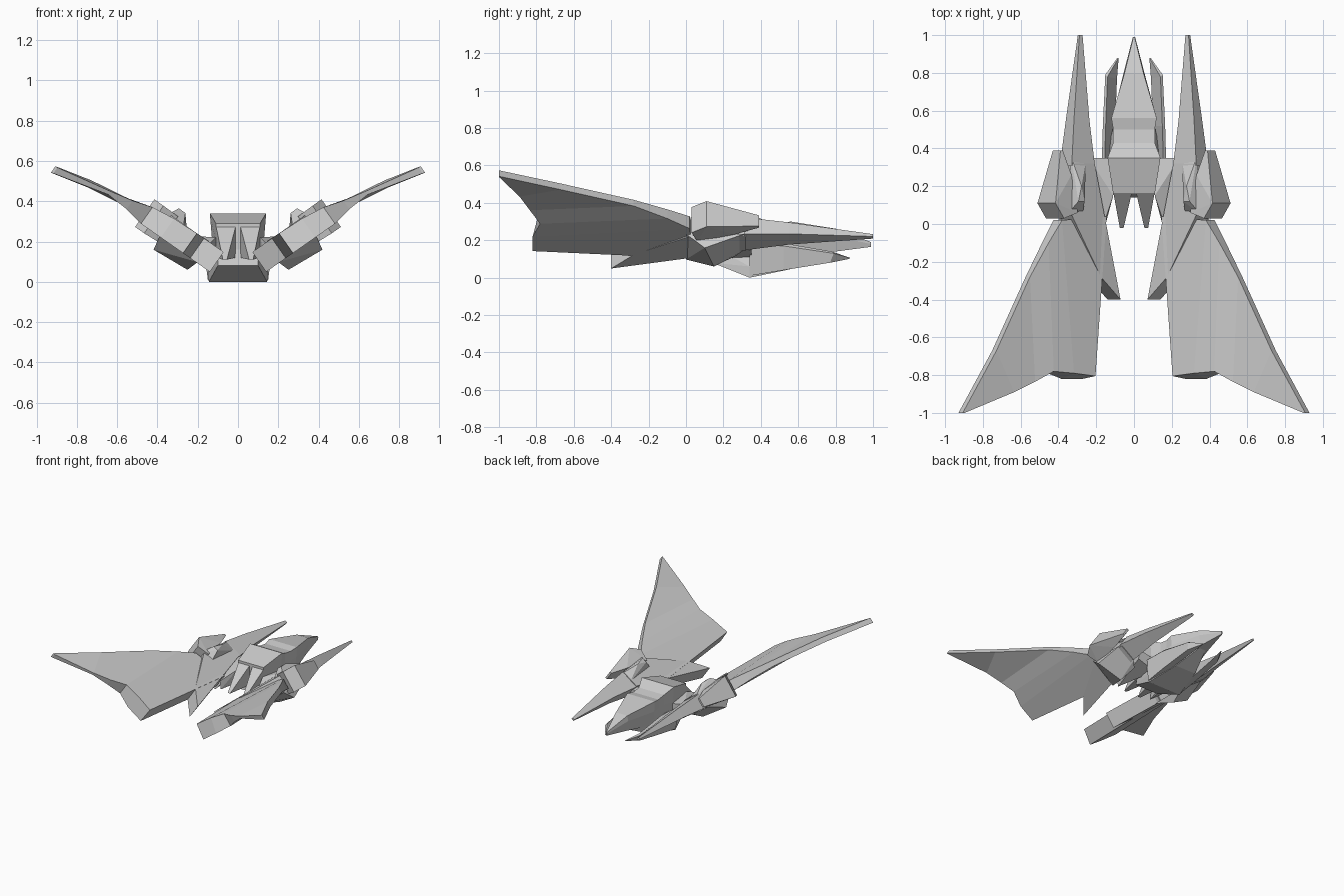
import bpy, bmesh, math

A = math.radians(35)          # dihedral of the wing assemblies
C, S = math.cos(A), math.sin(A)


def tilt(s, y, n):
    """Span / length / normal coordinates of the tilted wing frame to world."""
    return (C * s - S * n, y, S * s + C * n)


def finish(name, bm, mirror):
    bmesh.ops.recalc_face_normals(bm, faces=bm.faces)
    me = bpy.data.meshes.new(name)
    bm.to_mesh(me)
    bm.free()
    ob = bpy.data.objects.new(name, me)
    bpy.context.collection.objects.link(ob)
    if mirror:
        m = ob.modifiers.new("Mirror", 'MIRROR')
        m.use_mirror_merge = False
    return ob


def hull(name, pts, mirror=True):
    """Faceted convex solid around a few corner points."""
    bm = bmesh.new()
    vs = [bm.verts.new(p) for p in pts]
    bmesh.ops.convex_hull(bm, input=vs)
    junk = [v for v in vs if v.is_valid and not v.link_faces]
    bmesh.ops.delete(bm, geom=junk, context='VERTS')
    return finish(name, bm, mirror)


def loft(name, rings, mirror=True):
    """Skin through matching cross-sections, capped at both ends."""
    bm = bmesh.new()
    rows = [[bm.verts.new(p) for p in r] for r in rings]
    k = len(rows[0])
    for a, b in zip(rows, rows[1:]):
        for i in range(k):
            bm.faces.new((a[i], a[(i + 1) % k], b[(i + 1) % k], b[i]))
    bm.faces.new(rows[0])
    bm.faces.new(rows[-1])
    return finish(name, bm, mirror)


def section(y, wt, zt, wm, zm, wb, zb):
    """Six-sided symmetric body section."""
    return [(wt, y, zt), (wm, y, zm), (wb, y, zb), (-wb, y, zb), (-wm, y, zm), (-wt, y, zt)]


def slab(s0, s1, y, n0, n1):
    """Rectangular section of a part in the tilted frame."""
    return [tilt(s0, y, n0), tilt(s1, y, n0), tilt(s1, y, n1), tilt(s0, y, n1)]


# Upper fuselage with cockpit step, tapering to the nose
loft("upper_fuselage", [
    section(0.16, 0.11, 0.29, 0.11, 0.20, 0.08, 0.10),
    section(0.35, 0.14, 0.34, 0.13, 0.22, 0.12, 0.08),
    section(0.43, 0.11, 0.30, 0.11, 0.22, 0.11, 0.09),
    section(0.50, 0.11, 0.29, 0.11, 0.22, 0.11, 0.10),
    section(0.56, 0.12, 0.30, 0.115, 0.22, 0.10, 0.11),
    section(0.80, 0.05, 0.262, 0.055, 0.22, 0.04, 0.14),
    section(0.99, 0.003, 0.19, 0.006, 0.18, 0.003, 0.165)], False)

# Lower keel
hull("keel", [(sx * x, y, z) for sx in (-1, 1) for x, y, z in (
    (0.145, 0.34, 0.0), (0.15, 0.34, 0.06), (0.12, 0.36, 0.16), (0.10, 0.14, 0.08),
    (0.10, 0.16, 0.16), (0.09, 0.58, 0.05), (0.09, 0.60, 0.13), (0.02, 0.80, 0.15))], False)

# Twin tail spikes behind the fuselage
hull("tail_spike", [(0.01, 0.17, 0.28), (0.11, 0.17, 0.28), (0.01, 0.17, 0.12),
                    (0.11, 0.17, 0.12), (0.055, -0.02, 0.11), (0.075, -0.02, 0.11)])

# Side prongs flanking the nose, with inward-sloping tops
loft("side_prong", [
    [(0.10, 0.34, 0.01), (0.15, 0.34, 0.01), (0.17, 0.34, 0.17), (0.155, 0.34, 0.18)],
    [(0.10, 0.52, 0.04), (0.15, 0.52, 0.04), (0.165, 0.52, 0.17), (0.15, 0.52, 0.185)],
    [(0.09, 0.77, 0.08), (0.14, 0.77, 0.08), (0.152, 0.79, 0.13), (0.14, 0.78, 0.14)],
    [(0.082, 0.87, 0.10), (0.088, 0.87, 0.10), (0.088, 0.88, 0.105), (0.082, 0.88, 0.105)]])

# Strut joining fuselage and wing root
hull("wing_strut", [(0.10, 0.35, 0.10), (0.10, 0.35, 0.20), (0.25, 0.35, 0.15), (0.24, 0.35, 0.23),
                    (0.11, 0.15, 0.12), (0.11, 0.15, 0.22), (0.15, 0.0, 0.11), (0.16, 0.0, 0.17)])

# Wing root body, running back to a slanted tail and forward to a long spike
hull("wing_root", [tilt(s, y, n) for s, y in (
    (0.143, -0.40), (0.27, -0.28), (0.24, 0.0), (0.31, 0.32), (0.44, 0.32), (0.46, 0.05))
    for n in (-0.04, 0.08)])
loft("forward_spike", [slab(0.305, 0.455, 0.31, -0.035, 0.075),
                       slab(0.33, 0.43, 0.55, -0.015, 0.06),
                       slab(0.35, 0.37, 1.0, 0.01, 0.025)])

# Ridges above and below the wing root
hull("upper_ridge", [tilt(s, y, n) for s, y, n in (
    (0.41, 0.12, 0.13), (0.45, 0.12, 0.13), (0.43, 0.20, 0.13), (0.38, 0.06, 0.07),
    (0.48, 0.05, 0.07), (0.36, 0.33, 0.07), (0.45, 0.36, 0.06))])
hull("lower_ridge", [tilt(s, y, n) for s, y, n in (
    (0.24, 0.15, -0.095), (0.435, 0.10, -0.11), (0.22, 0.0, -0.035), (0.45, 0.0, -0.03),
    (0.30, 0.31, -0.03), (0.45, 0.31, -0.03), (0.25, 0.27, -0.03))])

# Outer pod
hull("outer_pod", [tilt(s, y, n) for s, y, n in (
    (0.43, 0.06, -0.065), (0.43, 0.06, 0.095), (0.52, 0.03, -0.07), (0.52, 0.03, 0.097),
    (0.575, 0.11, -0.07), (0.575, 0.11, 0.097), (0.46, 0.26, -0.04), (0.46, 0.26, 0.08),
    (0.495, 0.39, -0.02), (0.51, 0.39, -0.02), (0.495, 0.39, 0.05), (0.51, 0.39, 0.05))])


# Swept wing: each section is (span, y, n low, n high) at the leading then trailing edge;
# a thick inner block thins out to a blade
def wing_section(lead, trail, back=0.0):
    (s0, y0, a, b), (s1, y1, c, d) = lead, trail
    return [tilt(s0, y0, b), tilt(s0, y0, a), tilt(s1, y1, c), tilt(s1, y1 + back, d)]


loft("wing", [
    wing_section((0.235, 0.04, -0.04, 0.083), (0.305, -0.82, -0.04, 0.08), 0.015),
    wing_section((0.50, 0.02, -0.03, 0.05), (0.44, -0.82, -0.04, 0.075), 0.03),
    wing_section((0.58, -0.10, -0.02, 0.04), (0.56, -0.78, -0.04, 0.06)),
    wing_section((0.69, -0.28, -0.015, 0.025), (0.66, -0.835, -0.022, 0.03)),
    wing_section((0.885, -0.67, -0.045, -0.005), (0.777, -0.89, -0.015, 0.005)),
    wing_section((1.072, -1.0, -0.089, -0.05), (1.06, -1.0, -0.085, -0.05))])
